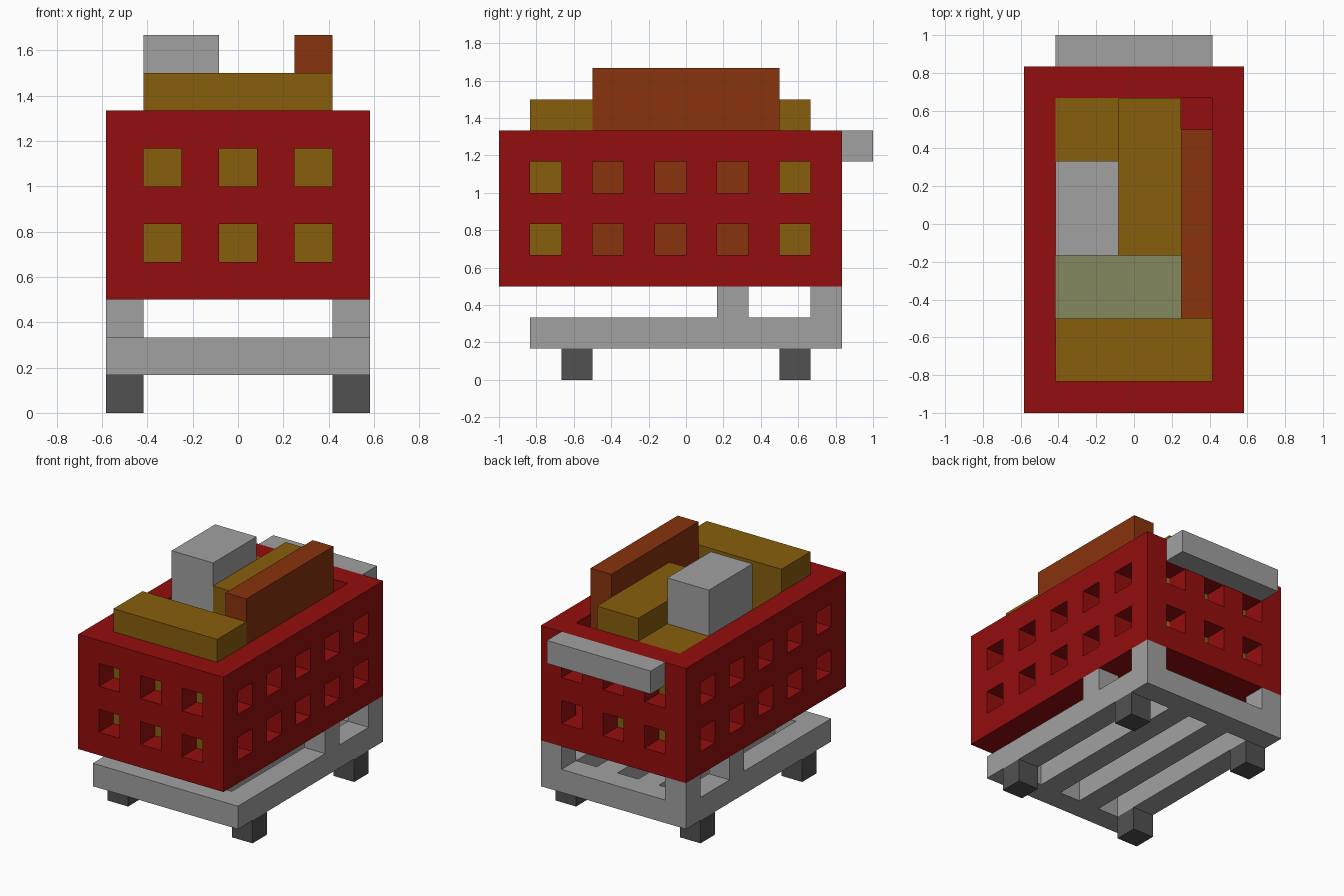
import bpy
import bmesh
from mathutils import Vector

if "Cube" in bpy.data.objects:
    bpy.data.objects.remove(bpy.data.objects["Cube"], do_unlink=True)

U = 1 / 6                                # one block
ORIGIN = Vector((-3.5 * U, -1.0, 0.0))   # grid corner


def material(name, rgb):
    m = bpy.data.materials.new(name)
    m.use_nodes = True
    m.diffuse_color = (*rgb, 1)
    bsdf = next(n for n in m.node_tree.nodes if n.type == 'BSDF_PRINCIPLED')
    bsdf.inputs["Base Color"].default_value = (*rgb, 1)
    return m


RED = material("red", (0.296, 0.004, 0.004))
GREY = material("light grey", (0.356, 0.356, 0.356))
DARK = material("dark grey", (0.082, 0.082, 0.082))
OCHRE = material("ochre", (0.242, 0.114, 0.004))
BROWN = material("rust brown", (0.246, 0.033, 0.004))
GREEN = material("sage green", (0.235, 0.25, 0.114))


def finish(name, bm, mat):
    bmesh.ops.recalc_face_normals(bm, faces=bm.faces)
    mesh = bpy.data.meshes.new(name)
    bm.to_mesh(mesh)
    bm.free()
    mesh.materials.append(mat)
    ob = bpy.data.objects.new(name, mesh)
    bpy.context.collection.objects.link(ob)
    return ob


def box(name, lo, size, mat):
    """Box given by its lowest grid corner and its size in blocks."""
    bm = bmesh.new()
    bmesh.ops.create_cube(bm, size=1)
    lo, size = Vector(lo), Vector(size)
    for v in bm.verts:
        v.co = ORIGIN + U * (lo + size * 0.5 + v.co * size)
    return finish(name, bm, mat)


def block_shell(name, lo, size, solid, mat):
    """Outer skin of all grid blocks for which solid(x, y, z) is true."""
    cells = {(x, y, z)
             for x in range(lo[0], lo[0] + size[0])
             for y in range(lo[1], lo[1] + size[1])
             for z in range(lo[2], lo[2] + size[2]) if solid(x, y, z)}
    bm = bmesh.new()
    for cell in cells:
        for axis in range(3):
            for side in (0, 1):
                near = list(cell)
                near[axis] += 2 * side - 1
                if tuple(near) in cells:
                    continue
                corners = []
                for a, b in ((0, 0), (1, 0), (1, 1), (0, 1)):
                    p = Vector(cell)
                    p[axis] += side
                    p[(axis + 1) % 3] += a
                    p[(axis + 2) % 3] += b
                    corners.append(bm.verts.new(ORIGIN + p * U))
                bm.faces.new(corners if side else corners[::-1])
    bmesh.ops.remove_doubles(bm, verts=bm.verts, dist=1e-4)
    return finish(name, bm, mat)


# Basket: floor and four walls pierced by two rows of square holes
def basket_solid(x, y, z):
    if z == 3:
        return True
    end_wall, side_wall = y in (0, 10), x in (0, 6)
    if not (end_wall or side_wall):
        return False
    hole_row = z in (4, 6)
    end_hole = end_wall and x % 2 == 1
    side_hole = side_wall and y % 2 == 1
    return not (hole_row and (end_hole or side_hole))


block_shell("basket", (0, 0, 3), (7, 11, 5), basket_solid, RED)

# Chassis: end beams joined by four lengthwise bars
block_shell("chassis", (0, 1, 1), (7, 10, 1),
            lambda x, y, z: y in (1, 10) or x % 2 == 0, GREY)

# Posts and wheels on both sides
for side, x in (("right", 0), ("left", 6)):
    box(f"middle_post_{side}", (x, 7, 2), (1, 1, 1), GREY)
    box(f"rear_post_{side}", (x, 10, 2), (1, 1, 1), GREY)
    box(f"front_wheel_{side}", (x, 2, 0), (1, 1, 1), DARK)
    box(f"rear_wheel_{side}", (x, 9, 0), (1, 1, 1), DARK)

# Push handle on the back wall
box("handle", (1, 11, 7), (5, 1, 1), GREY)

# Goods in the basket
box("front_carton", (1, 1, 4), (5, 2, 5), OCHRE)
box("long_carton", (3, 5, 4), (2, 5, 5), OCHRE)
box("low_carton", (1, 8, 4), (2, 2, 4), OCHRE)
box("tall_grey_package", (1, 5, 4), (2, 3, 6), GREY)
box("brown_board", (5, 3, 4), (1, 6, 6), BROWN)
box("green_package", (1, 3, 4), (4, 2, 2), GREEN)
